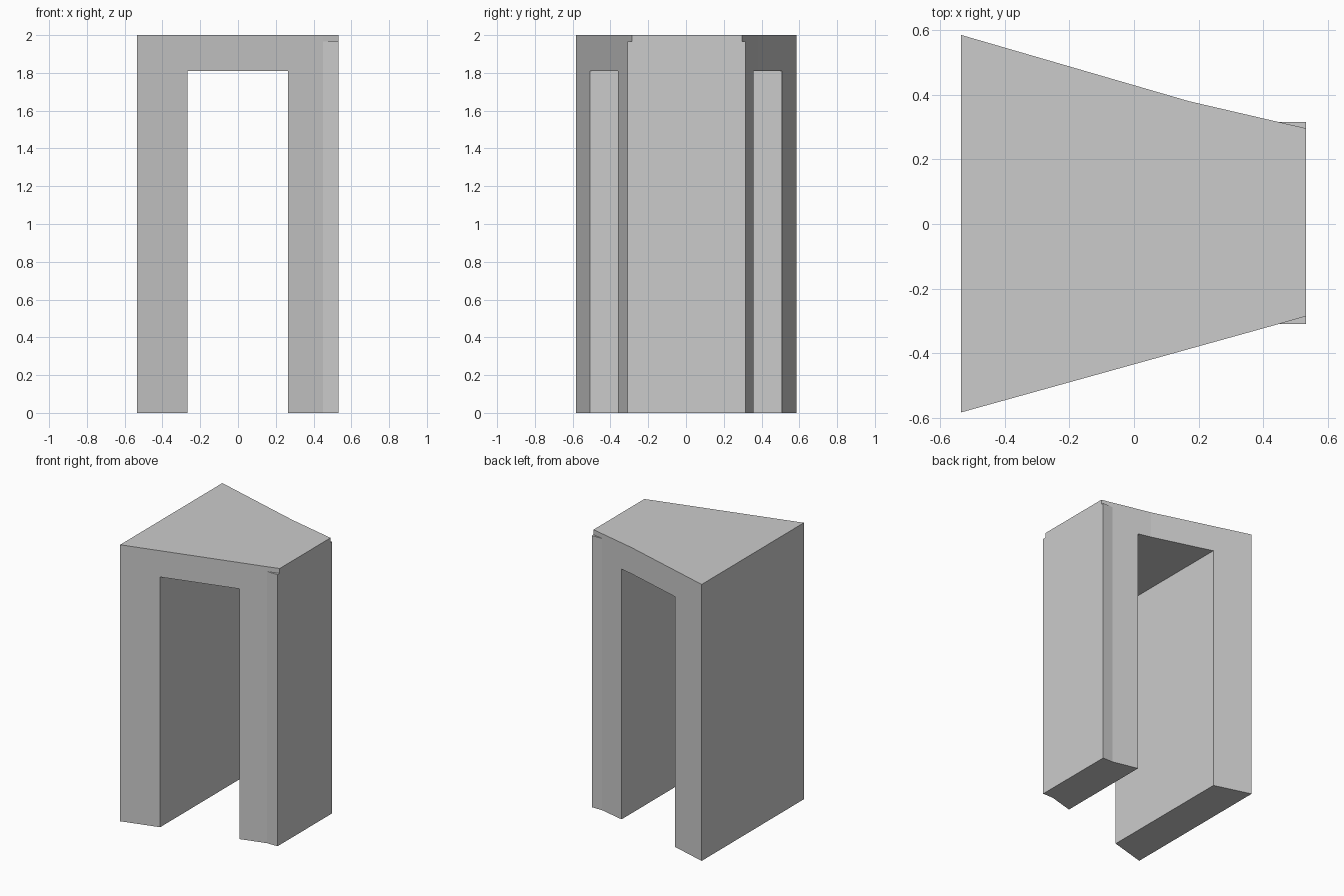
import bpy
import bmesh

if "Cube" in bpy.data.objects:
    bpy.data.objects.remove(bpy.data.objects["Cube"])


def prism(name, outline, z0, z1):
    """Extrude a plan outline (x, y) from z0 up to z1."""
    bm = bmesh.new()
    face = bm.faces.new([bm.verts.new((x, y, z0)) for x, y in outline])
    top = bmesh.ops.extrude_face_region(bm, geom=[face])["geom"]
    bmesh.ops.translate(bm, vec=(0, 0, z1 - z0),
                        verts=[v for v in top if isinstance(v, bmesh.types.BMVert)])
    bmesh.ops.recalc_face_normals(bm, faces=bm.faces)
    mesh = bpy.data.meshes.new(name)
    bm.to_mesh(mesh)
    bm.free()
    obj = bpy.data.objects.new(name, mesh)
    bpy.context.collection.objects.link(obj)
    return obj


def cut(target, cutter):
    """Subtract the cutter and remove it."""
    mod = target.modifiers.new("cut", "BOOLEAN")
    mod.operation = "DIFFERENCE"
    mod.solver = "EXACT"
    mod.object = cutter
    cutter.hide_render = True
    bpy.context.view_layer.objects.active = target
    bpy.ops.object.modifier_apply(modifier=mod.name)
    bpy.data.objects.remove(cutter)


# Tapered wedge block, ends squared off near the narrow side
front_bend, back_bend = (0.45, -0.309), (0.45, 0.315)
arch = prism("wedge_arch", [
    (-0.535, -0.583), front_bend, (0.533, -0.309), (0.533, 0.315),
    back_bend, (0.17, 0.38), (-0.535, 0.585)], 0, 2)

# Opening between the two legs
cut(arch, prism("opening_cutter", [
    (-0.267, -1), (0.265, -1), (0.265, 1), (-0.267, 1)], -0.1, 1.81))

# Thin top slab keeps the taper right to the narrow end
for name, bend, tip in (("front_notch_cutter", front_bend, -0.285),
                        ("back_notch_cutter", back_bend, 0.296)):
    slope = (tip - bend[1]) / (0.533 - bend[0])
    side = 0.4 if tip > 0 else -0.4
    cut(arch, prism(name, [
        bend, (0.633, tip + 0.1 * slope), (0.633, side), (bend[0], side)],
        1.965, 2.1))
